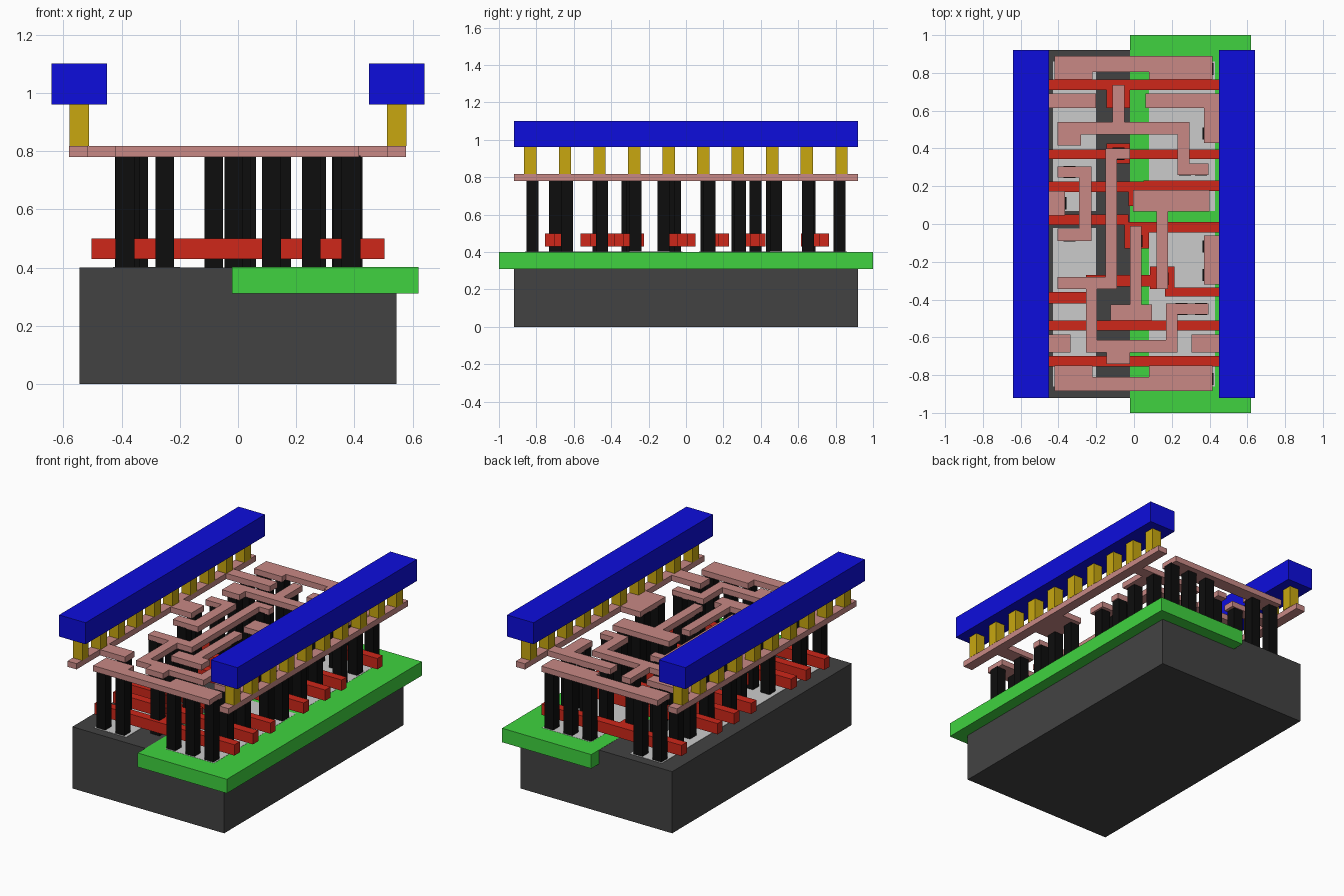
import bpy, bmesh

def material(name, rgb):
    m = bpy.data.materials.new(name)
    m.diffuse_color = (*rgb, 1)
    return m

DARK = material("dark_grey", (0.055, 0.055, 0.055))
GREEN = material("green", (0.05, 0.65, 0.05))
RED = material("red", (0.62, 0.02, 0.01))
BLACK = material("black", (0.004, 0.004, 0.004))
PINK = material("pink", (0.58, 0.25, 0.235))
GOLD = material("gold", (0.58, 0.39, 0.005))
BLUE = material("blue", (0.004, 0.004, 0.72))

def finish(name, bm, mat):
    bmesh.ops.recalc_face_normals(bm, faces=bm.faces)
    me = bpy.data.meshes.new(name)
    bm.to_mesh(me)
    bm.free()
    ob = bpy.data.objects.new(name, me)
    bpy.context.collection.objects.link(ob)
    if mat:
        me.materials.append(mat)
    return ob

def slab(name, rects, z0, z1, mat):
    """Union of (x0, x1, y0, y1) rectangles, extruded from z0 to z1."""
    bm = bmesh.new()
    xs = sorted({v for r in rects for v in r[:2]})
    ys = sorted({v for r in rects for v in r[2:]})
    for xa, xb in zip(xs, xs[1:]):
        for ya, yb in zip(ys, ys[1:]):
            cx, cy = (xa + xb) / 2, (ya + yb) / 2
            if any(r[0] < cx < r[1] and r[2] < cy < r[3] for r in rects):
                bm.faces.new([bm.verts.new(p) for p in
                              ((xa, ya, z0), (xb, ya, z0), (xb, yb, z0), (xa, yb, z0))])
    bmesh.ops.remove_doubles(bm, verts=bm.verts, dist=1e-4)
    bmesh.ops.dissolve_limit(bm, angle_limit=0.01, verts=bm.verts, edges=bm.edges)
    ext = bmesh.ops.extrude_face_region(bm, geom=bm.faces[:])
    top = [g for g in ext["geom"] if isinstance(g, bmesh.types.BMVert)]
    bmesh.ops.translate(bm, vec=(0, 0, z1 - z0), verts=top)
    return finish(name, bm, mat)

def posts(name, centres, w, z0, z1, mat):
    """Square posts at the given (x, y) centres, as one object."""
    h = w / 2
    return slab(name, [(x - h, x + h, y - h, y + h) for x, y in centres], z0, z1, mat)

# Substrate block, well and the pale active strips set in its top
slab("substrate", [(-0.545, 0.545, -0.92, 0.92)], 0, 0.4, DARK)
slab("well", [(-0.02, 0.62, -1, 1)], 0.31, 0.401, GREEN)
for side, x0, x1 in (("left", -0.43, -0.2), ("right", 0.08, 0.43)):
    slab("active_strip_" + side, [(x0, x1, -0.86, -0.02), (x0, x1, 0.07, 0.86)],
         0.36, 0.402, None)

# Red gate bars with contact tabs
E = 0.503
gates = [
    [(-E, E, 0.71, 0.765), (-0.145, -0.02, 0.615, 0.71)],
    [(-E, E, 0.345, 0.395), (-0.145, -0.02, 0.32, 0.425)],
    [(-E, 0.08, 0.17, 0.225), (0.05, E, 0.175, 0.23), (-0.03, 0.09, 0.095, 0.2)],
    [(-E, -0.03, -0.005, 0.05), (-0.05, E, -0.045, 0.01), (-0.05, 0.08, -0.13, 0)],
    [(-E, -0.2, -0.42, -0.36), (-0.255, -0.2, -0.42, -0.27), (-0.255, 0.1, -0.33, -0.27),
     (0.085, 0.215, -0.345, -0.225), (0.165, E, -0.385, -0.335)],
    [(-E, E, -0.565, -0.51), (-0.08, 0.05, -0.52, -0.43)],
    [(-E, E, -0.755, -0.70), (-0.145, -0.02, -0.74, -0.63)],
]
for i, rects in enumerate(gates):
    slab(f"gate_bar_{i + 1}", rects, 0.43, 0.50, RED)

# Black contact posts
row = [-0.388, -0.252, 0.115, 0.252, 0.388]
contacts = [(x, s * 0.82) for x in row for s in (-1, 1)]
contacts += [(x, 0.652) for x in row]                                      # upper rail arms
contacts += [(-0.342, 0.46), (0.27, 0.288), (0.355, 0.288), (-0.083, 0.66)]
contacts += [(0.395, 0.48), (-0.39, 0.11), (0.395, -0.12), (0.395, -0.27)]
contacts += [(-0.342, 0.275), (-0.342, -0.06), (-0.083, 0.372)]
contacts += [(-0.37, -0.313), (-0.252, -0.313), (0.252, -0.45), (0.355, -0.45)]
contacts += [(-0.083, -0.70), (-0.37, -0.635), (0.36, -0.635)]
contacts += [(0.03, 0.125), (0.252, 0.125), (0.355, 0.125), (0.15, -0.29)]
contacts += [(0.012, -0.09), (-0.015, -0.468)]
posts("contact_posts", contacts, 0.064, 0.4, 0.785, BLACK)

# Pink local wiring
wires = {
    "wire_back": [(-0.42, 0.415, 0.805, 0.89), (-0.42, -0.22, 0.765, 0.805),
                  (0.08, 0.415, 0.765, 0.805)],
    "wire_front": [(-0.42, 0.415, -0.885, -0.81), (-0.42, -0.22, -0.81, -0.75),
                   (0.08, 0.415, -0.81, -0.75)],
    "wire_tee": [(-0.115, -0.05, 0.54, 0.735), (-0.405, 0.295, 0.475, 0.54),
                 (-0.405, -0.28, 0.415, 0.54), (0.23, 0.295, 0.26, 0.54),
                 (0.23, 0.395, 0.26, 0.32)],
    "wire_bracket": [(-0.405, -0.225, 0.245, 0.305), (-0.29, -0.225, -0.09, 0.305),
                     (-0.405, -0.225, -0.09, -0.025)],
    "wire_long": [(-0.15, -0.02, 0.345, 0.4), (-0.15, -0.09, -0.345, 0.4),
                  (-0.405, -0.09, -0.345, -0.28), (-0.255, -0.195, -0.68, -0.28),
                  (-0.255, 0.23, -0.68, -0.615), (-0.145, -0.02, -0.74, -0.68),
                  (0.17, 0.23, -0.68, -0.42), (0.17, 0.395, -0.48, -0.42)],
    "wire_hammer": [(-0.005, 0.4, 0.065, 0.18), (0.12, 0.18, -0.345, 0.065)],
    "wire_foot": [(-0.02, 0.04, -0.51, -0.01), (-0.125, 0.095, -0.51, -0.425)],
    "rail_left": [(-0.58, -0.515, -0.92, 0.92), (-0.58, -0.2, 0.615, 0.69),
                  (-0.58, -0.365, 0.045, 0.175), (-0.58, -0.335, -0.68, -0.585)],
    "rail_right": [(0.512, 0.577, -0.92, 0.92), (0.06, 0.577, 0.615, 0.69),
                   (0.37, 0.45, 0.43, 0.69), (0.37, 0.577, -0.32, -0.06),
                   (0.305, 0.577, -0.68, -0.585)],
}
for name, rects in wires.items():
    slab(name, rects, 0.78, 0.817, PINK)

# Gold vias and blue power bars on both sides
for side, s in (("left", -1), ("right", 1)):
    posts("vias_" + side, [(s * 0.545, -0.832 + 0.1848 * i) for i in range(10)],
          0.066, 0.817, 0.96, GOLD)
    x0, x1 = sorted((s * 0.45, s * 0.64))
    slab("power_bar_" + side, [(x0, x1, -0.92, 0.92)], 0.96, 1.10, BLUE)
